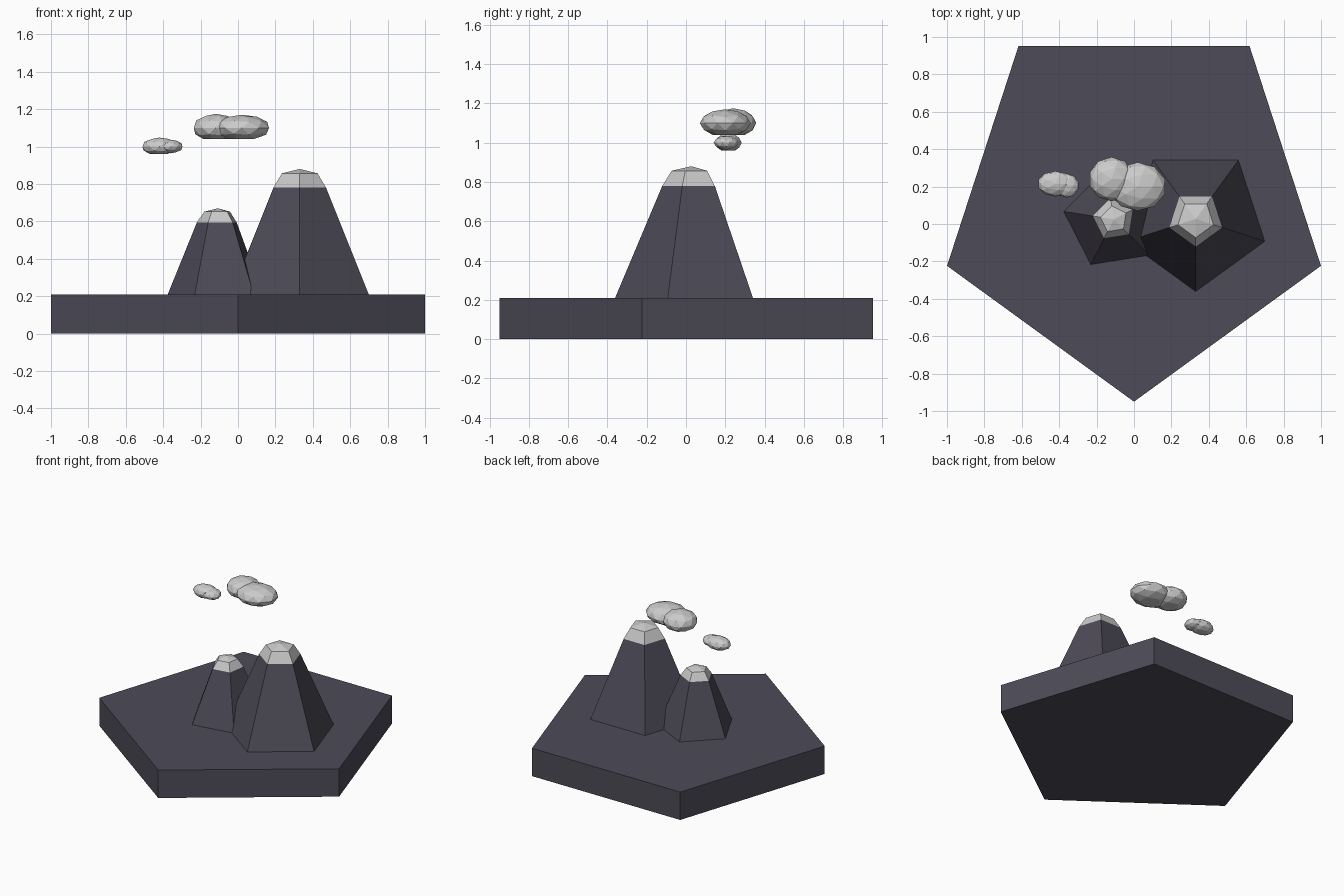
import bpy, bmesh
from math import cos, sin, radians
from mathutils import Vector

if "Cube" in bpy.data.objects:
    bpy.data.objects.remove(bpy.data.objects["Cube"])

rock = bpy.data.materials.new("dark_rock")
rock.diffuse_color = (0.075, 0.07, 0.095, 1)
rock.use_nodes = True
rock.node_tree.nodes["Principled BSDF"].inputs["Base Color"].default_value = rock.diffuse_color


def make_object(name, bm, mat=None):
    bmesh.ops.recalc_face_normals(bm, faces=bm.faces)
    mesh = bpy.data.meshes.new(name)
    bm.to_mesh(mesh)
    bm.free()
    if mat:
        mesh.materials.append(mat)
    ob = bpy.data.objects.new(name, mesh)
    bpy.context.collection.objects.link(ob)
    return ob


def pentagon_stack(name, cx, cy, start, levels, mat=None, apex=None):
    """Loft pentagons given as (radius, z); an optional apex closes the top."""
    bm = bmesh.new()
    rings = []
    for r, z in levels:
        angles = [radians(start + 72 * i) for i in range(5)]
        rings.append([bm.verts.new((cx + r * cos(a), cy + r * sin(a), z)) for a in angles])
    for lo, hi in zip(rings, rings[1:]):
        for i in range(5):
            j = (i + 1) % 5
            bm.faces.new((lo[i], lo[j], hi[j], hi[i]))
    bm.faces.new(rings[0])
    if apex:
        tip = bm.verts.new((cx, cy, apex))
        for i in range(5):
            bm.faces.new((rings[-1][i], rings[-1][(i + 1) % 5], tip))
    else:
        bm.faces.new(rings[-1])
    return make_object(name, bm, mat)


def cloud(name, lumps, floor):
    """Low-poly lumps (centre, radii) with a flattened underside."""
    bm = bmesh.new()
    for centre, radii in lumps:
        new = bmesh.ops.create_icosphere(bm, subdivisions=2, radius=1)["verts"]
        for v in new:
            v.co = Vector(centre) + Vector(a * b for a, b in zip(v.co, radii))
            v.co.z = max(v.co.z, floor)
    bmesh.ops.dissolve_limit(bm, angle_limit=radians(3), verts=bm.verts, edges=bm.edges)
    return make_object(name, bm)


# Ground slab
pentagon_stack("ground_slab", 0, 0.101, -90, [(1.051, 0), (1.051, 0.21)], rock)

# Tall peak and its snow
pentagon_stack("tall_mountain", 0.33, 0.027, -90, [(0.388, 0.21), (0.148, 0.78)], rock)
pentagon_stack("tall_snow_cap", 0.33, 0.027, -90, [(0.148, 0.78), (0.1, 0.857)], apex=0.88)

# Short peak and its snow
pentagon_stack("short_mountain", -0.108, 0.025, 171, [(0.271, 0.21), (0.113, 0.595)], rock)
pentagon_stack("short_snow_cap", -0.108, 0.025, 171, [(0.113, 0.595), (0.073, 0.652)], apex=0.67)

# Clouds
cloud("large_cloud", [((-0.12, 0.24, 1.1), (0.122, 0.118, 0.075)),
                      ((0.02, 0.2, 1.1), (0.153, 0.13, 0.07))], 1.04)
cloud("small_cloud", [((-0.42, 0.215, 1.0), (0.095, 0.068, 0.048)),
                      ((-0.36, 0.205, 1.0), (0.066, 0.064, 0.036))], 0.96)
